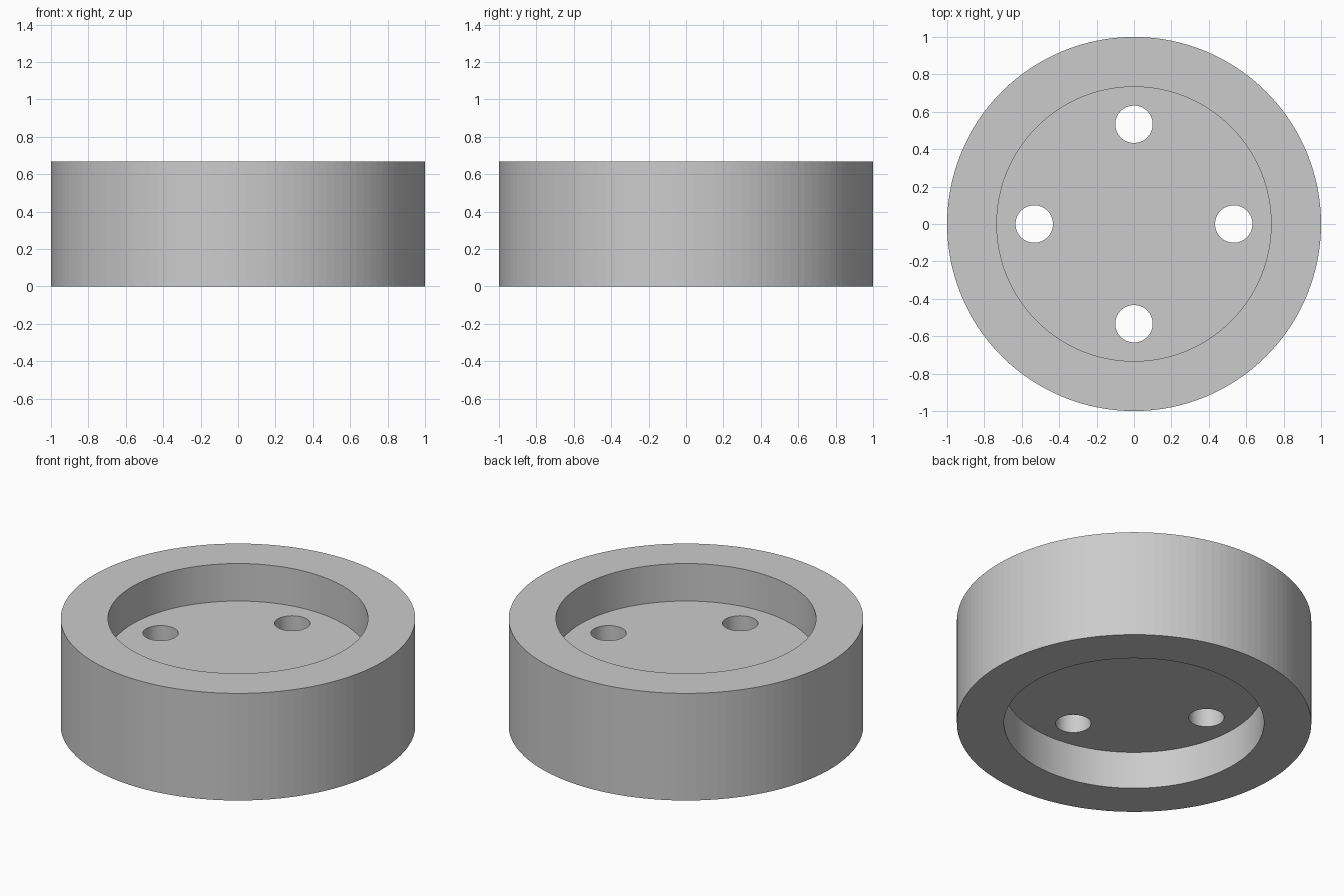
import bpy
import math

# Remove the default cube
cube = bpy.data.objects.get("Cube")
if cube:
    bpy.data.objects.remove(cube, do_unlink=True)

HEIGHT = 2 / 3
RECESS_DEPTH = 0.7 / 3
RECESS_RADIUS = 2.2 / 3
HOLE_RADIUS = 0.1
HOLE_DISTANCE = 1.6 / 3

grey = bpy.data.materials.new("grey")
grey.use_nodes = True
grey.diffuse_color = (0.6, 0.6, 0.6, 1)
grey.node_tree.nodes["Principled BSDF"].inputs["Base Color"].default_value = (0.6, 0.6, 0.6, 1)


def cylinder(name, radius, bottom, top, sides, x=0, y=0):
    bpy.ops.mesh.primitive_cylinder_add(vertices=sides, radius=radius, depth=top - bottom,
                                        location=(x, y, (bottom + top) / 2))
    obj = bpy.context.object
    obj.name = name
    obj.data.materials.append(grey)
    return obj


def smooth_sides(obj):
    for face in obj.data.polygons:
        face.use_smooth = abs(face.normal.z) < 0.5


# Faceted wheel body
wheel = cylinder("wheel_body", 1, 0, HEIGHT, 128)

# Matching recesses above and below the web, then four through holes
cutters = [
    cylinder("top_recess_cutter", RECESS_RADIUS, HEIGHT - RECESS_DEPTH, HEIGHT + 0.1, 128),
    cylinder("bottom_recess_cutter", RECESS_RADIUS, -0.1, RECESS_DEPTH, 128),
]
for i in range(4):
    angle = i * math.pi / 2
    cutters.append(cylinder(f"hole_cutter_{i + 1}", HOLE_RADIUS, 0.1, HEIGHT - 0.1, 64,
                            HOLE_DISTANCE * math.cos(angle), HOLE_DISTANCE * math.sin(angle)))

# Cut and apply, so only the finished wheel remains
bpy.ops.object.select_all(action="DESELECT")
bpy.context.view_layer.objects.active = wheel
wheel.select_set(True)
for cutter in cutters:
    smooth_sides(cutter)
    cutter.hide_render = True
    cut = wheel.modifiers.new(cutter.name, "BOOLEAN")
    cut.operation = "DIFFERENCE"
    cut.solver = "EXACT"
    cut.object = cutter
    bpy.ops.object.modifier_apply(modifier=cut.name)
    bpy.data.objects.remove(cutter, do_unlink=True)

# Smooth inner walls, flat outer facets and faces, crisp rims
for face in wheel.data.polygons:
    inner = math.hypot(face.center.x, face.center.y) < 0.9
    face.use_smooth = inner and abs(face.normal.z) < 0.5
for edge in wheel.data.edges:
    a, b = (wheel.data.vertices[v].co for v in edge.vertices)
    edge.use_edge_sharp = abs(a.z - b.z) < 0.001
